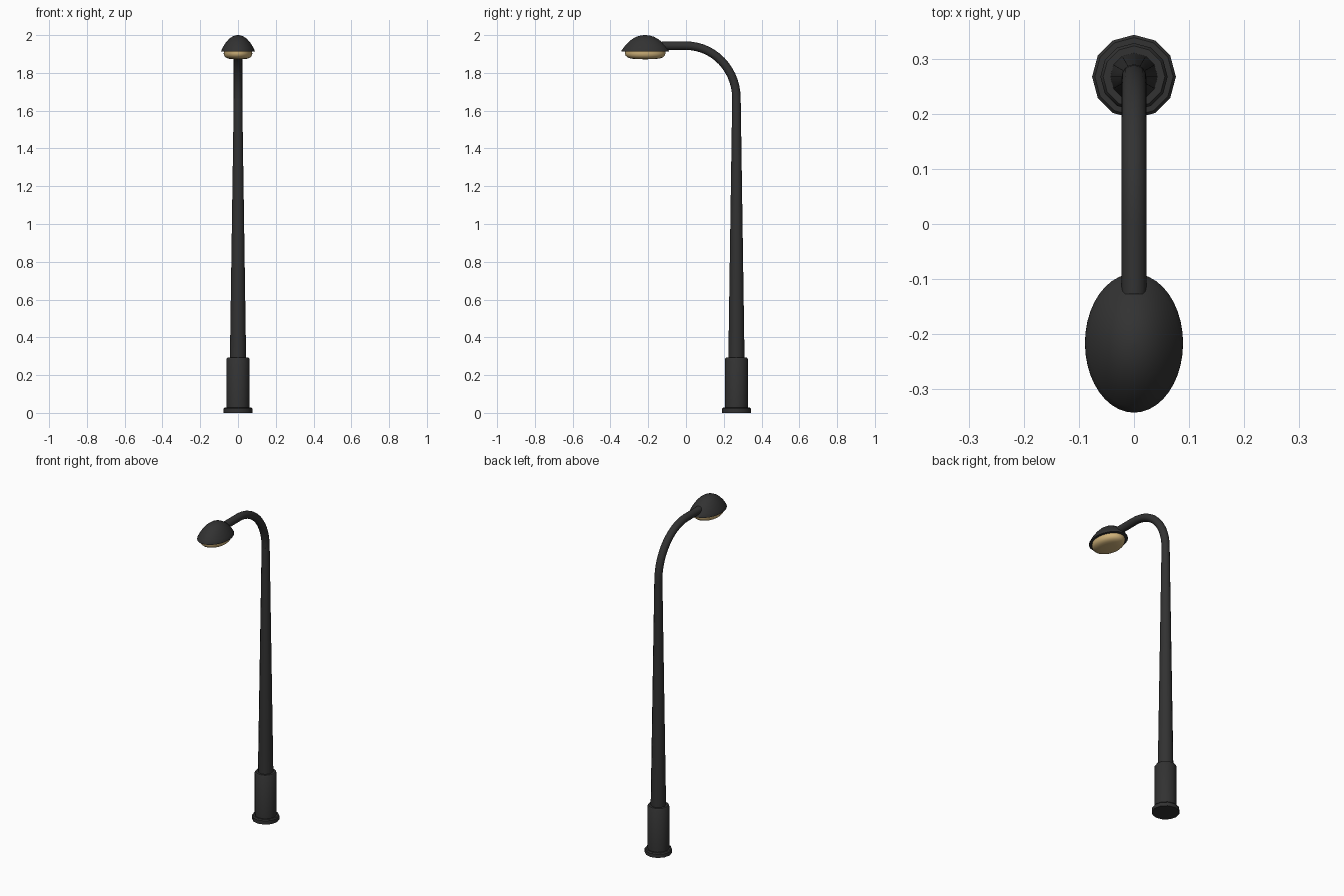
import bpy, bmesh, math
from mathutils import Vector

if "Cube" in bpy.data.objects:
    bpy.data.objects.remove(bpy.data.objects["Cube"])

POLE_Y = 0.267
HEAD_Y = -0.216


def material(name, rgb):
    m = bpy.data.materials.new(name)
    m.diffuse_color = (*rgb, 1)
    m.use_nodes = True
    m.node_tree.nodes["Principled BSDF"].inputs["Base Color"].default_value = m.diffuse_color
    return m


DARK = material("dark_metal", (0.032, 0.032, 0.032))
GLASS = material("warm_glass", (0.62, 0.44, 0.19))


def skin(name, rings, mat, angle):
    """Join successive rings of points with quads and cap both ends."""
    bm = bmesh.new()
    loops = [[bm.verts.new(p) for p in ring] for ring in rings]
    n = len(loops[0])
    for a, b in zip(loops, loops[1:]):
        for i in range(n):
            j = (i + 1) % n
            bm.faces.new((a[i], a[j], b[j], b[i]))
    bm.faces.new(loops[0])
    bm.faces.new(loops[-1])
    bmesh.ops.recalc_face_normals(bm, faces=bm.faces)
    mesh = bpy.data.meshes.new(name)
    bm.to_mesh(mesh)
    bm.free()
    obj = bpy.data.objects.new(name, mesh)
    bpy.context.collection.objects.link(obj)
    mesh.materials.append(mat)
    bpy.ops.object.select_all(action='DESELECT')
    obj.select_set(True)
    bpy.context.view_layer.objects.active = obj
    bpy.ops.object.shade_smooth_by_angle(angle=math.radians(angle))
    return obj


def lathe(name, profile, y, n, mat, sx=1.0, sy=1.0, angle=35):
    """Turn (radius, z) points around a vertical axis, optionally oval."""
    turn = [2 * math.pi * i / n for i in range(n)]
    rings = [[(r * sx * math.sin(t), y + r * sy * math.cos(t), z) for t in turn]
             for r, z in profile]
    return skin(name, rings, mat, angle)


def sweep(name, path, n, mat):
    """Round tube along (y, z, heading, radius) stations in the YZ plane."""
    rings = []
    for y, z, a, r in path:
        side = Vector((0, math.cos(a), math.sin(a)))
        rings.append([Vector((0, y, z)) + side * (r * math.cos(t))
                      + Vector((r * math.sin(t), 0, 0))
                      for t in (2 * math.pi * i / n for i in range(n))])
    return skin(name, rings, mat, 35)


# Foot flange and collar
lathe("base_flange", [(0.076, 0), (0.076, 0.022), (0.071, 0.028)], POLE_Y, 12, DARK)
lathe("base_collar", [(0.061, 0.02), (0.061, 0.285), (0.056, 0.292)], POLE_Y, 12, DARK)

# Tapered pole
lathe("pole", [(0.043, 0.28), (0.0225, 1.665)], POLE_Y, 12, DARK)

# Curved arm: quarter arc, then a straight run into the lamp head
arc = [math.pi / 2 * i / 14 for i in range(15)]
path = [(POLE_Y * math.cos(a), 1.665 + 0.279 * math.sin(a), a, 0.0225) for a in arc]
path.append((-0.127, 1.944, math.pi / 2, 0.0225))
sweep("arm", path, 16, DARK)

# Oval lamp hood with a thin rim
hood = [(0.86, 1.913), (1.0, 1.913), (0.99, 1.919), (0.92, 1.932), (0.82, 1.948),
        (0.68, 1.966), (0.52, 1.981), (0.35, 1.992), (0.18, 1.998), (0.03, 2.0)]
lathe("lamp_hood", hood, HEAD_Y, 40, DARK, 0.089, 0.126)

# Glass bowl under the hood
bowl = [(0.84, 1.918), (0.85, 1.902), (0.82, 1.891), (0.74, 1.882),
        (0.6, 1.876), (0.4, 1.873), (0.04, 1.872)]
lathe("lamp_glass", bowl, HEAD_Y, 40, GLASS, 0.089, 0.126, 60)
